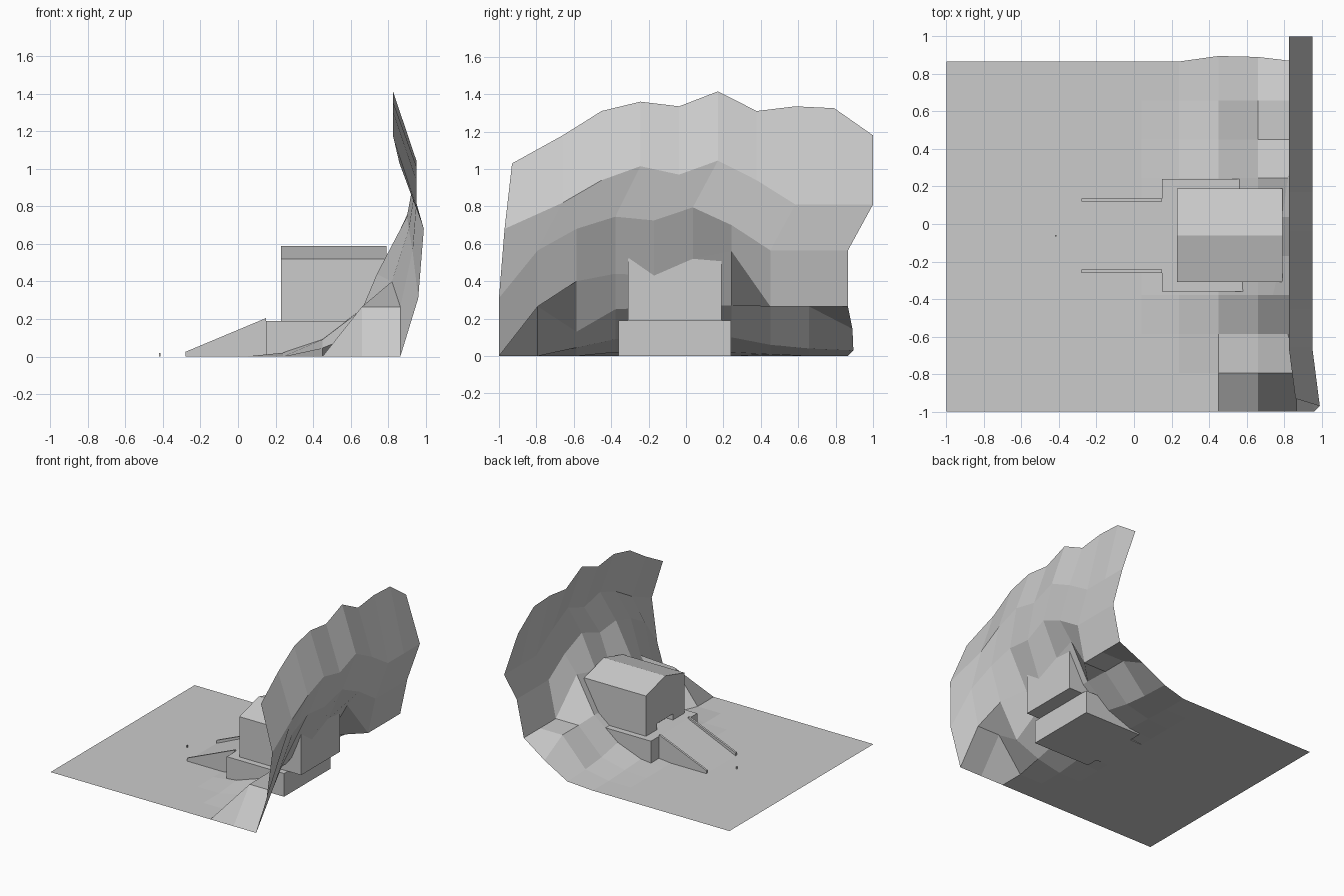
import bpy, bmesh

if "Cube" in bpy.data.objects:
    bpy.data.objects.remove(bpy.data.objects["Cube"])

def make(name, verts, faces):
    me = bpy.data.meshes.new(name)
    me.from_pydata(verts, [], faces)
    bm = bmesh.new()
    bm.from_mesh(me)
    bmesh.ops.recalc_face_normals(bm, faces=bm.faces)
    bm.to_mesh(me)
    bm.free()
    ob = bpy.data.objects.new(name, me)
    bpy.context.collection.objects.link(ob)
    return ob

def prism(name, profile, axis, a, b):
    """Extrude a 2D profile along x (profile is y,z) or y (profile is x,z)."""
    n = len(profile)
    place = (lambda p, t: (t, p[0], p[1])) if axis == 'x' else (lambda p, t: (p[0], t, p[1]))
    verts = [place(p, t) for t in (a, b) for p in profile]
    faces = [tuple(range(n)), tuple(range(n, 2 * n))]
    faces += [(i, (i + 1) % n, (i + 1) % n + n, i + n) for i in range(n)]
    return make(name, verts, faces)

def box(name, x0, x1, y0, y1, z0, z1):
    return prism(name, [(y0, z0), (y1, z0), (y1, z1), (y0, z1)], 'x', x0, x1)

# Ground sheet that sweeps up into an overhanging cliff: rows of ten points
STEP = 0.2073
cols = [-1 + STEP * j for j in range(10)]
zero = [0] * 10
rows = []

def row(xs, zs, shift=0.0, first=None, last=None):
    if not isinstance(xs, list):
        xs = [xs] * 10
    ys = [y + shift for y in cols]
    if first is not None:
        ys[0] = first
    if last is not None:
        ys[-1] = last
    rows.append(list(zip(xs, ys, zs)))

row(-1, zero)
row(0.04, zero)
row(0.24, [0, 0, 0, .02, .02, .02, .02, .01, 0, 0])
row(0.45, [0, 0, .045, .09, .1, .1, .1, .06, .04, .03], last=.895)
row(0.66, [0, .265, .13, .25, .26, .27, .27, .265, .265, .145], last=.89)
row([.865, .865, .82, .74, .79, .79, .82, .865, .865, .865],
    [0, .265, .4, .44, .43, .52, .56, .265, .265, .265])
row([.96, .93, .91, .9, .9, .92, .93, .93, .93, .93],
    [.31, .565, .68, .745, .725, .795, .70, .565, .565, .565])
row([.99] + [.95] * 9,
    [.68, .82, .94, 1.015, .97, 1.045, .94, .81, .81, .81], .134, -.97)
row([.86] + [.825] * 9,
    [1.03, 1.18, 1.31, 1.36, 1.335, 1.415, 1.31, 1.335, 1.325, 1.18], .134, -.93)
make("cliff_terrain", [v for r in rows for v in r],
     [(i * 10 + j, (i + 1) * 10 + j, (i + 1) * 10 + j + 1, i * 10 + j + 1)
      for i in range(len(rows) - 1) for j in range(9)])

# Stone platform and ramp with two low side rails
box("platform", .15, .67, -.36, .24, 0, .19)
prism("ramp", [(-.28, 0), (.15, 0), (.15, .19)], 'y', -.245, .125)
for side, y in (("left", .12), ("right", -.26)):
    prism(f"ramp_rail_{side}", [(-.28, 0), (.15, 0), (.15, .205), (-.28, .025)],
          'y', y, y + .017)

# House with a shallow gabled roof
house = prism("house", [(-.31, .19), (.19, .19), (.19, .52), (-.06, .59), (-.31, .52)],
              'x', .23, .79)

# Low doorway cut into the house front
cutter = box("doorway_cutter", .2, .29, -.16, .05, .17, .24)
cutter.hide_render = True
cutter.hide_set(True)
cut = house.modifiers.new("doorway", 'BOOLEAN')
cut.operation = 'DIFFERENCE'
cut.solver = 'EXACT'
cut.object = cutter

# Small marker stone in front of the ramp
box("marker_stone", -.422, -.414, -.067, -.059, 0, .02)
